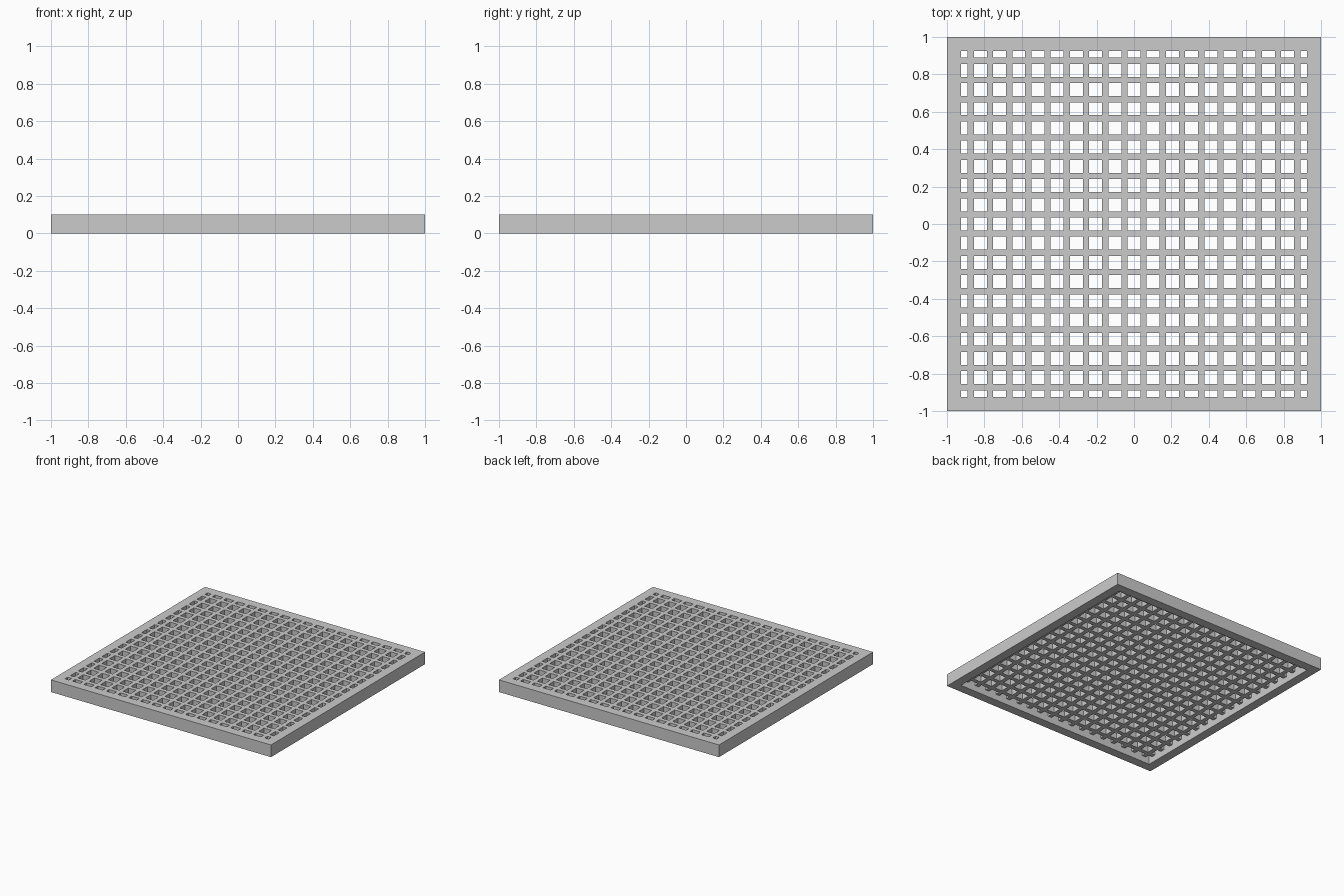
import bpy, bmesh

if "Cube" in bpy.data.objects:
    bpy.data.objects.remove(bpy.data.objects["Cube"])

HEIGHT = 0.10      # full height of the outer rim
BAR_DEPTH = 0.05   # lattice depth, flush with the rim's top
INNER = 0.925      # inner face of the rim
PITCH = 0.1027     # bar spacing
BAR = 0.0335       # bar width
N_BARS = 18

# Cut lines: outer edge, rim, both sides of every bar, rim, outer edge
cuts = [-1.0, -INNER]
for i in range(N_BARS):
    c = (i - (N_BARS - 1) / 2) * PITCH
    cuts += [c - BAR / 2, c + BAR / 2]
cuts += [INNER, 1.0]
last = len(cuts) - 2

bm = bmesh.new()
verts = [[bm.verts.new((x, y, HEIGHT)) for y in cuts] for x in cuts]


def extrude_down(faces, depth, keep):
    res = bmesh.ops.extrude_face_region(bm, geom=faces, use_keep_orig=keep)["geom"]
    moved = [g for g in res if isinstance(g, bmesh.types.BMVert)]
    bmesh.ops.translate(bm, verts=moved, vec=(0, 0, -depth))
    return [g for g in res if isinstance(g, bmesh.types.BMFace)]


# Perforated top: odd/odd cells inside the rim are the openings
top = []
for i in range(last + 1):
    for j in range(last + 1):
        if i % 2 and j % 2:
            continue
        top.append(bm.faces.new((verts[i][j], verts[i + 1][j],
                                 verts[i + 1][j + 1], verts[i][j + 1])))

# Lattice thickness, then the rim carried down to the ground
under = extrude_down(top, BAR_DEPTH, True)
rim = [f for f in under
       if max(abs(f.calc_center_median().x), abs(f.calc_center_median().y)) > INNER]
extrude_down(rim, HEIGHT - BAR_DEPTH, False)
old = [f for f in rim if f.is_valid]
if old:
    bmesh.ops.delete(bm, geom=old, context='FACES')
loose = [v for v in bm.verts if not v.link_faces]
bmesh.ops.delete(bm, geom=loose, context='VERTS')
bmesh.ops.recalc_face_normals(bm, faces=bm.faces)

mesh = bpy.data.meshes.new("floor_grate")
bm.to_mesh(mesh)
bm.free()
bpy.context.collection.objects.link(bpy.data.objects.new("floor_grate", mesh))
